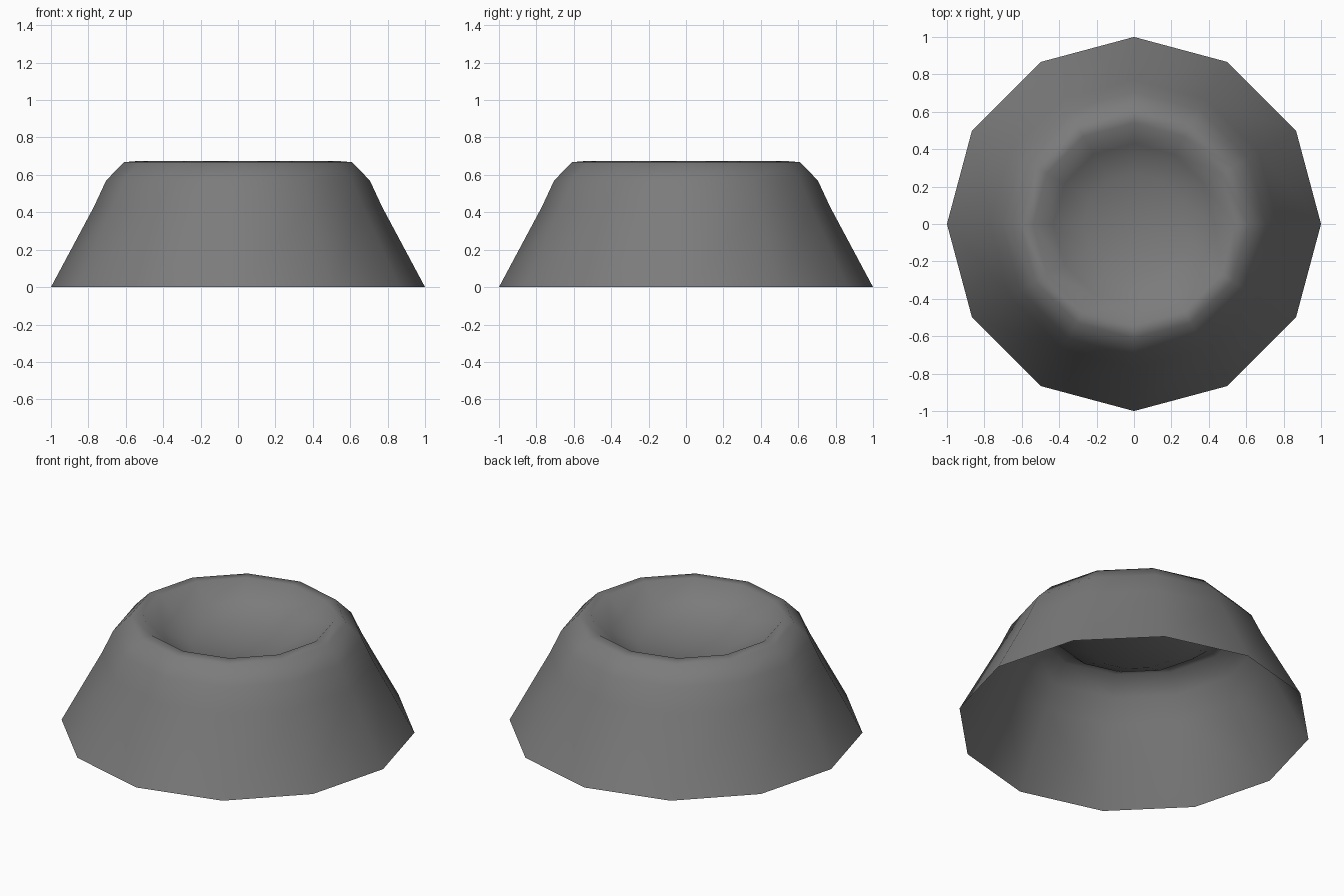
import bpy, bmesh, math

if "Cube" in bpy.data.objects:
    bpy.data.objects.remove(bpy.data.objects["Cube"])

SIDES = 12
# Profile (radius, height): outer slope, rounded rim, crater bowl
PROFILE = [(1.0, 0.0), (0.77, 0.43), (0.705, 0.57), (0.61, 0.668),
           (0.54, 0.674), (0.43, 0.58), (0.27, 0.512)]
FLOOR_Z = 0.49

bm = bmesh.new()

# One ring of vertices per profile point
rings = []
for r, z in PROFILE:
    angles = [2 * math.pi * i / SIDES for i in range(SIDES)]
    rings.append([bm.verts.new((r * math.cos(a), r * math.sin(a), z)) for a in angles])

# Walls between neighbouring rings
for low, high in zip(rings, rings[1:]):
    for i in range(SIDES):
        j = (i + 1) % SIDES
        bm.faces.new((low[i], low[j], high[j], high[i]))

# Crater floor fan; the base stays open
centre = bm.verts.new((0, 0, FLOOR_Z))
for i in range(SIDES):
    bm.faces.new((rings[-1][i], rings[-1][(i + 1) % SIDES], centre))

for f in bm.faces:
    f.smooth = True

mesh = bpy.data.meshes.new("crater_mound")
bm.to_mesh(mesh)
bm.free()

# Dark grey rock
rock = bpy.data.materials.new("dark_rock")
rock.diffuse_color = (0.2, 0.2, 0.2, 1)
rock.use_nodes = True
rock.node_tree.nodes["Principled BSDF"].inputs["Base Color"].default_value = rock.diffuse_color
mesh.materials.append(rock)
bpy.context.collection.objects.link(bpy.data.objects.new("crater_mound", mesh))
